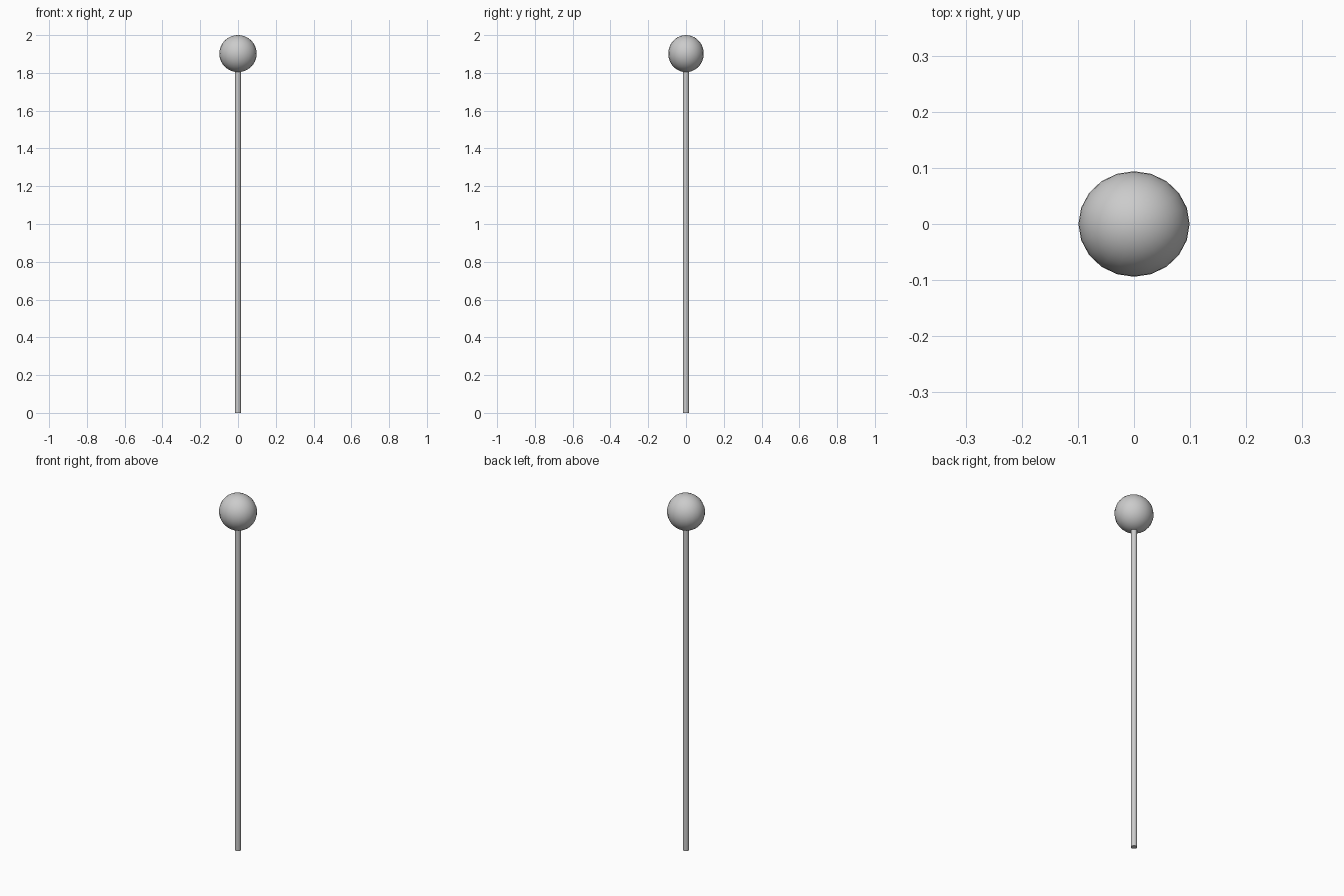
import bpy
import math

if "Cube" in bpy.data.objects:
    bpy.data.objects.remove(bpy.data.objects["Cube"])

STICK_RADIUS = 0.016
STICK_TOP = 1.83          # runs slightly into the ball
BALL_RADII = (0.099, 0.094, 0.098)


def smooth(obj, name):
    obj.name = name
    bpy.ops.object.shade_smooth_by_angle(angle=math.radians(40))


# Thin straight stick
bpy.ops.mesh.primitive_cylinder_add(
    vertices=12, radius=STICK_RADIUS, depth=STICK_TOP,
    location=(0, 0, STICK_TOP / 2))
smooth(bpy.context.object, "stick")

# Ball on top, slightly narrower front to back
bpy.ops.mesh.primitive_uv_sphere_add(
    segments=20, ring_count=20, radius=1,
    location=(0, 0, 2 - BALL_RADII[2]))
ball = bpy.context.object
ball.scale = BALL_RADII
bpy.ops.object.transform_apply(location=False, rotation=False, scale=True)
smooth(ball, "ball")
